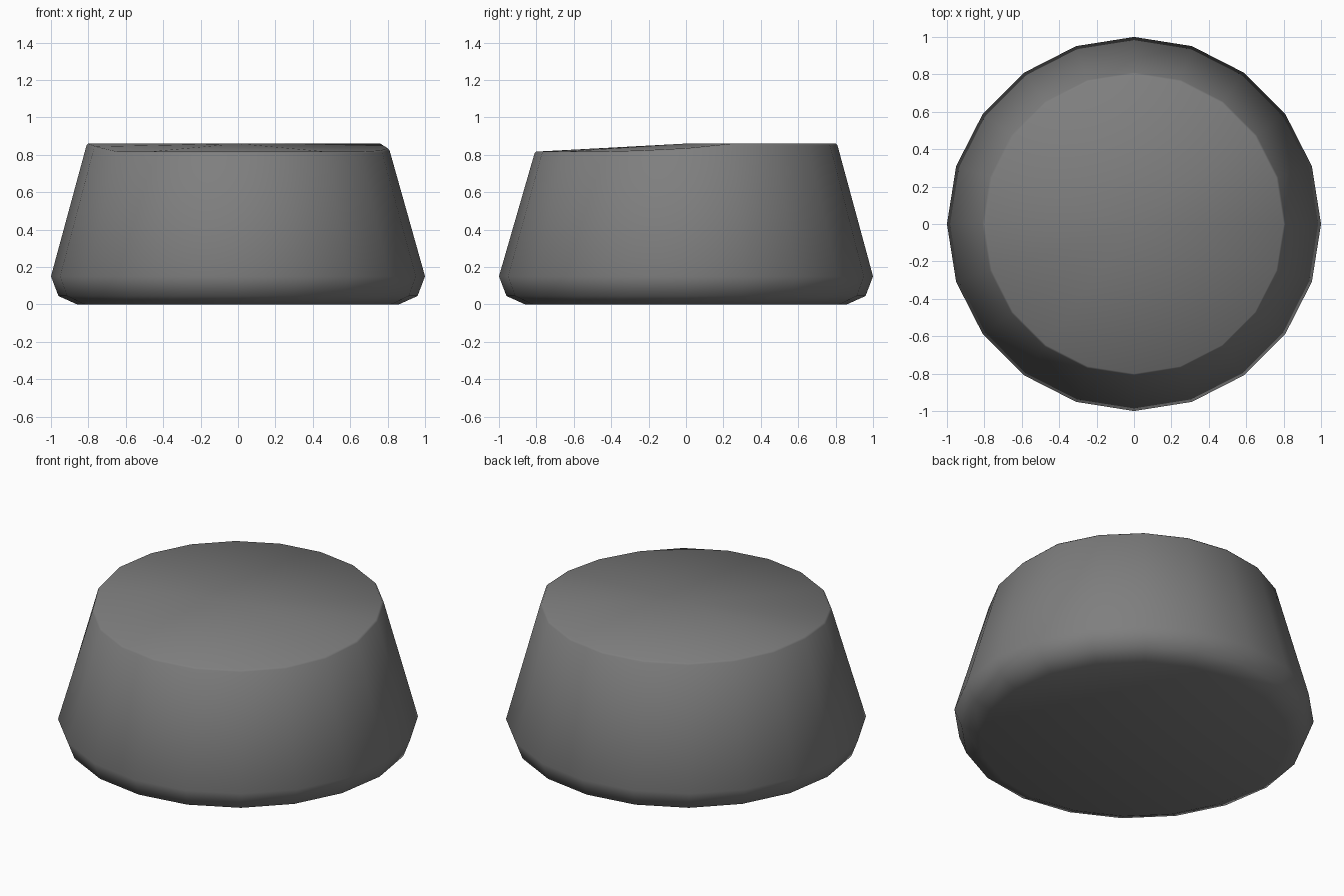
import bpy
import bmesh
import math

cube = bpy.data.objects.get("Cube")
if cube:
    bpy.data.objects.remove(cube)

SIDES = 20
# Radius and height of each ring, from the base up
PROFILE = [(0.86, 0.0), (0.96, 0.045), (1.0, 0.15), (0.81, 0.85), (0.80, 0.86)]
FRONT_DROP = 0.043
# Smaller drops where the sunken front of the rim meets the level back
RAMP = {0: 0.025, 19: 0.037, 11: 0.016}


def rim_drop(i):
    if i in RAMP:
        return RAMP[i]
    return FRONT_DROP if i > SIDES / 2 + 1 else 0.0


# Tapered body with a rounded base
bm = bmesh.new()
rings = []
for level, (radius, height) in enumerate(PROFILE):
    ring = []
    for i in range(SIDES):
        a = math.tau * i / SIDES
        z = height - (rim_drop(i) if level >= 3 else 0.0)
        ring.append(bm.verts.new((radius * math.cos(a), radius * math.sin(a), z)))
    rings.append(ring)

for low, high in zip(rings, rings[1:]):
    for i in range(SIDES):
        j = (i + 1) % SIDES
        bm.faces.new((low[i], low[j], high[j], high[i]))

# Fan caps: base and slightly sunken top
base_centre = bm.verts.new((0, 0, 0))
top_centre = bm.verts.new((0, 0, PROFILE[-1][1]))
for i in range(SIDES):
    j = (i + 1) % SIDES
    bm.faces.new((rings[0][j], rings[0][i], base_centre))
    bm.faces.new((rings[-1][i], rings[-1][j], top_centre))

mesh = bpy.data.meshes.new("tapered_body")
bm.to_mesh(mesh)
bm.free()
body = bpy.data.objects.new("tapered_body", mesh)
bpy.context.collection.objects.link(body)

# Grey material
grey = bpy.data.materials.new("mid_grey")
grey.use_nodes = True
colour = (0.21, 0.21, 0.21, 1)
grey.diffuse_color = colour
grey.node_tree.nodes["Principled BSDF"].inputs["Base Color"].default_value = colour
mesh.materials.append(grey)

# Smooth sides, crisp top rim
bpy.ops.object.select_all(action="DESELECT")
body.select_set(True)
bpy.context.view_layer.objects.active = body
bpy.ops.object.shade_smooth_by_angle(angle=math.radians(50))
